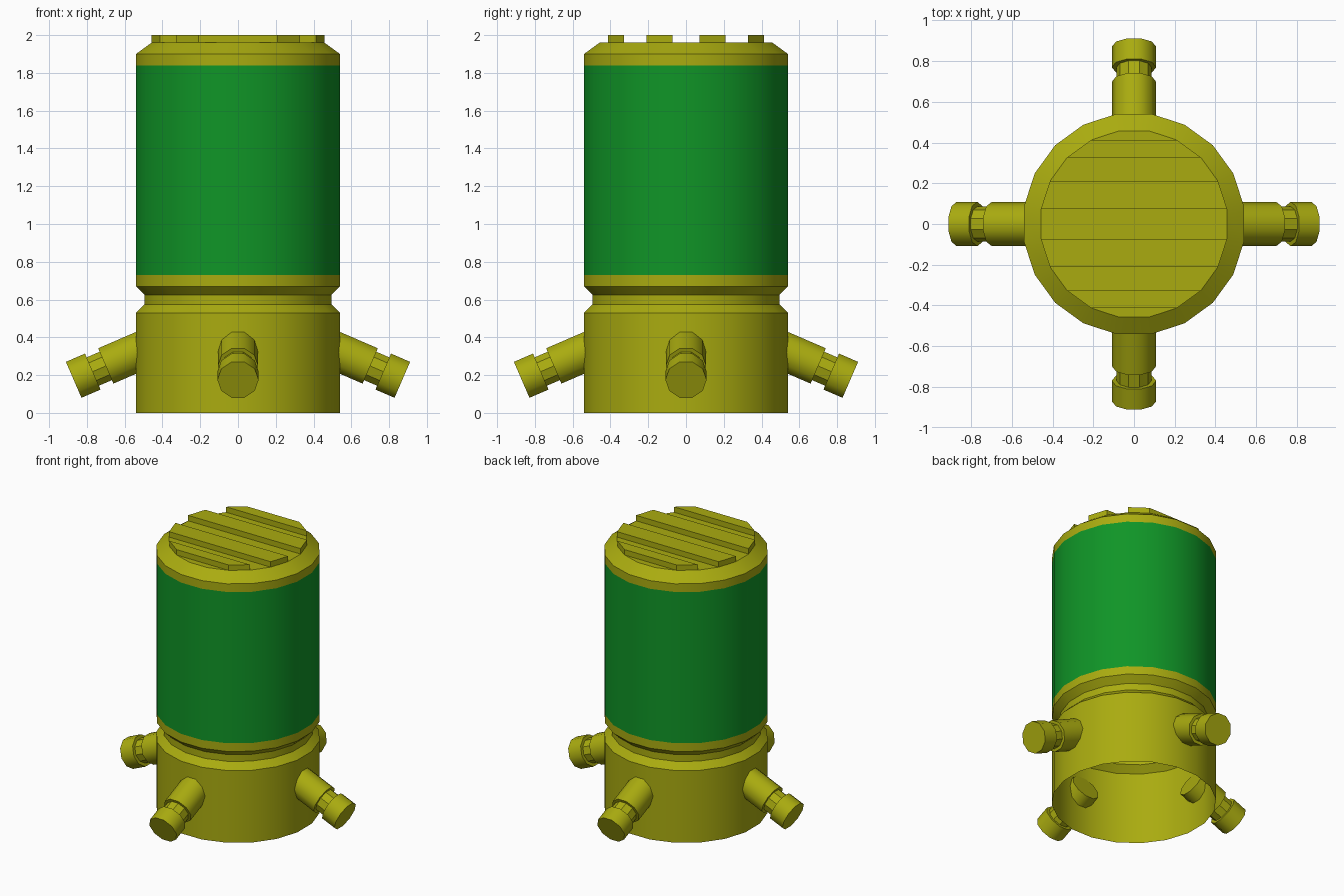
import bpy, bmesh, math
from mathutils import Matrix, Vector

old = bpy.data.objects.get("Cube")
if old:
    bpy.data.objects.remove(old, do_unlink=True)


def material(name, rgb):
    m = bpy.data.materials.new(name)
    m.use_nodes = True
    m.diffuse_color = (*rgb, 1)
    m.node_tree.nodes["Principled BSDF"].inputs["Base Color"].default_value = (*rgb, 1)
    return m


OLIVE = material("olive yellow", (0.40, 0.41, 0.005))
GREEN = material("green", (0.005, 0.30, 0.02))


def finish(name, bm, mats, smooth=None):
    mesh = bpy.data.meshes.new(name)
    bm.to_mesh(mesh)
    bm.free()
    for m in mats:
        mesh.materials.append(m)
    ob = bpy.data.objects.new(name, mesh)
    bpy.context.collection.objects.link(ob)
    if smooth:
        bpy.ops.object.select_all(action='DESELECT')
        ob.select_set(True)
        bpy.context.view_layer.objects.active = ob
        bpy.ops.object.shade_smooth_by_angle(angle=math.radians(smooth))
    return ob


def lathe(profile, sides, turn=0.0, cap_start=False, cap_end=False):
    """Revolve (radius, z) points around z; returns the bmesh."""
    bm = bmesh.new()
    rings = []
    for r, z in profile:
        angles = [turn + math.tau * i / sides for i in range(sides)]
        rings.append([bm.verts.new((r * math.cos(a), r * math.sin(a), z)) for a in angles])
    for low, high in zip(rings, rings[1:]):
        for i in range(sides):
            j = (i + 1) % sides
            bm.faces.new((low[i], low[j], high[j], high[i]))
    if cap_start:
        bm.faces.new(rings[0][::-1])
    if cap_end:
        bm.faces.new(rings[-1])
    return bm


# Body: open at the bottom, grooved above the base, bevelled at the top
SIDES = 20
HALF = math.pi / SIDES
R, TOP_R, TOP_Z = 0.547, 0.463, 1.96
body = lathe([(R, 0), (R, 0.53), (0.5, 0.575), (0.5, 0.625), (R, 0.67),
              (R, 0.73), (R, 1.84), (R, 1.9), (TOP_R, TOP_Z)],
             SIDES, HALF, cap_end=True)
for f in body.faces:
    if 0.73 < f.calc_center_median().z < 1.84:
        f.material_index = 1
finish("body", body, [OLIVE, GREEN], 25)

# Raised slats: strips of the top disc between alternate corner pairs
for side, face in ((-1, "front"), (1, "back")):
    for k, place in ((0, "inner"), (2, "outer")):
        bm = bmesh.new()
        a, b = HALF * (1 + 2 * k), HALF * (3 + 2 * k)
        outline = [(math.cos(t) * TOP_R, side * math.sin(t) * TOP_R)
                   for t in (a, b, math.pi - b, math.pi - a)]
        f = bm.faces.new([bm.verts.new((x, y, TOP_Z)) for x, y in outline])
        ext = bmesh.ops.extrude_face_region(bm, geom=[f])
        bmesh.ops.translate(bm, vec=(0, 0, 2 - TOP_Z),
                            verts=[v for v in ext["geom"] if isinstance(v, bmesh.types.BMVert)])
        bmesh.ops.recalc_face_normals(bm, faces=bm.faces)
        finish(f"{face}_{place}_slat", bm, [OLIVE])

# Four outlets sloping down and out: pipe, narrow neck and end cap
PIPE = 10
start = Vector((0.5, 0, 0.335))
axis = Vector((0.37, 0, -0.16))
tilt = axis.to_track_quat('Z', 'Y').to_matrix().to_4x4()
pieces = (("pipe", 0.107, 0.0, 0.218, 40), ("neck", 0.086, 0.21, 0.30, None),
          ("cap", 0.109, 0.293, 0.403, 40))
for i, where in enumerate(("left", "back", "right", "front")):
    place = Matrix.Rotation(i * math.pi / 2, 4, 'Z') @ Matrix.Translation(start) @ tilt
    for part, r, z0, z1, smooth in pieces:
        # corners lie on the sideways axis, flats face up and down
        bm = lathe([(r, z0), (r, z1)], PIPE, 0, True, True)
        side_axis = tilt.inverted() @ Vector((0, 1, 0))
        turn = Matrix.Rotation(math.atan2(side_axis.y, side_axis.x), 4, 'Z')
        bm.transform(place @ turn)
        finish(f"{where}_outlet_{part}", bm, [OLIVE], smooth)
